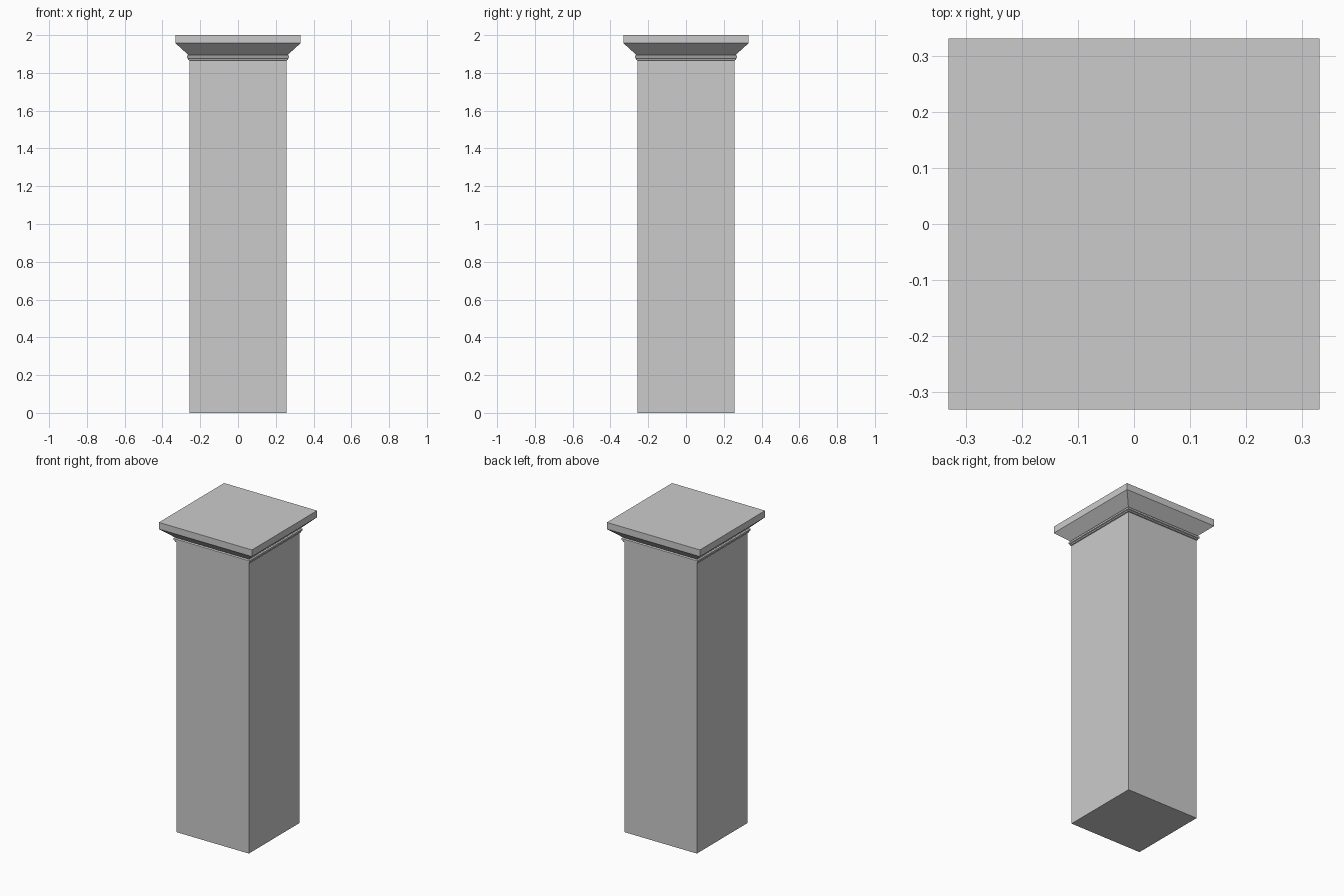
import bpy, bmesh

if "Cube" in bpy.data.objects:
    bpy.data.objects.remove(bpy.data.objects["Cube"])

stone = bpy.data.materials.new("grey stone")
stone.diffuse_color = (0.6, 0.6, 0.6, 1)
stone.use_nodes = True
stone.node_tree.nodes["Principled BSDF"].inputs["Base Color"].default_value = stone.diffuse_color


def square_stack(name, profile):
    """Closed square solid swept through (half width, height) levels."""
    bm = bmesh.new()
    rings = [[bm.verts.new((sx * h, sy * h, z))
              for sx, sy in ((-1, -1), (1, -1), (1, 1), (-1, 1))]
             for h, z in profile]
    for low, high in zip(rings, rings[1:]):
        for i in range(4):
            j = (i + 1) % 4
            bm.faces.new((low[i], low[j], high[j], high[i]))
    bm.faces.new(rings[0][::-1])
    bm.faces.new(rings[-1])
    bmesh.ops.recalc_face_normals(bm, faces=bm.faces[:])
    mesh = bpy.data.meshes.new(name)
    bm.to_mesh(mesh)
    bm.free()
    mesh.materials.append(stone)
    obj = bpy.data.objects.new(name, mesh)
    bpy.context.collection.objects.link(obj)
    return obj


# One continuous pillar: shaft, two small fillets, sloped moulding, top slab
square_stack("pillar", [
    (0.258, 0.0), (0.258, 1.866),
    (0.264, 1.868), (0.264, 1.876),
    (0.270, 1.879), (0.270, 1.890),
    (0.263, 1.895),
    (0.331, 1.957), (0.331, 2.0),
])
